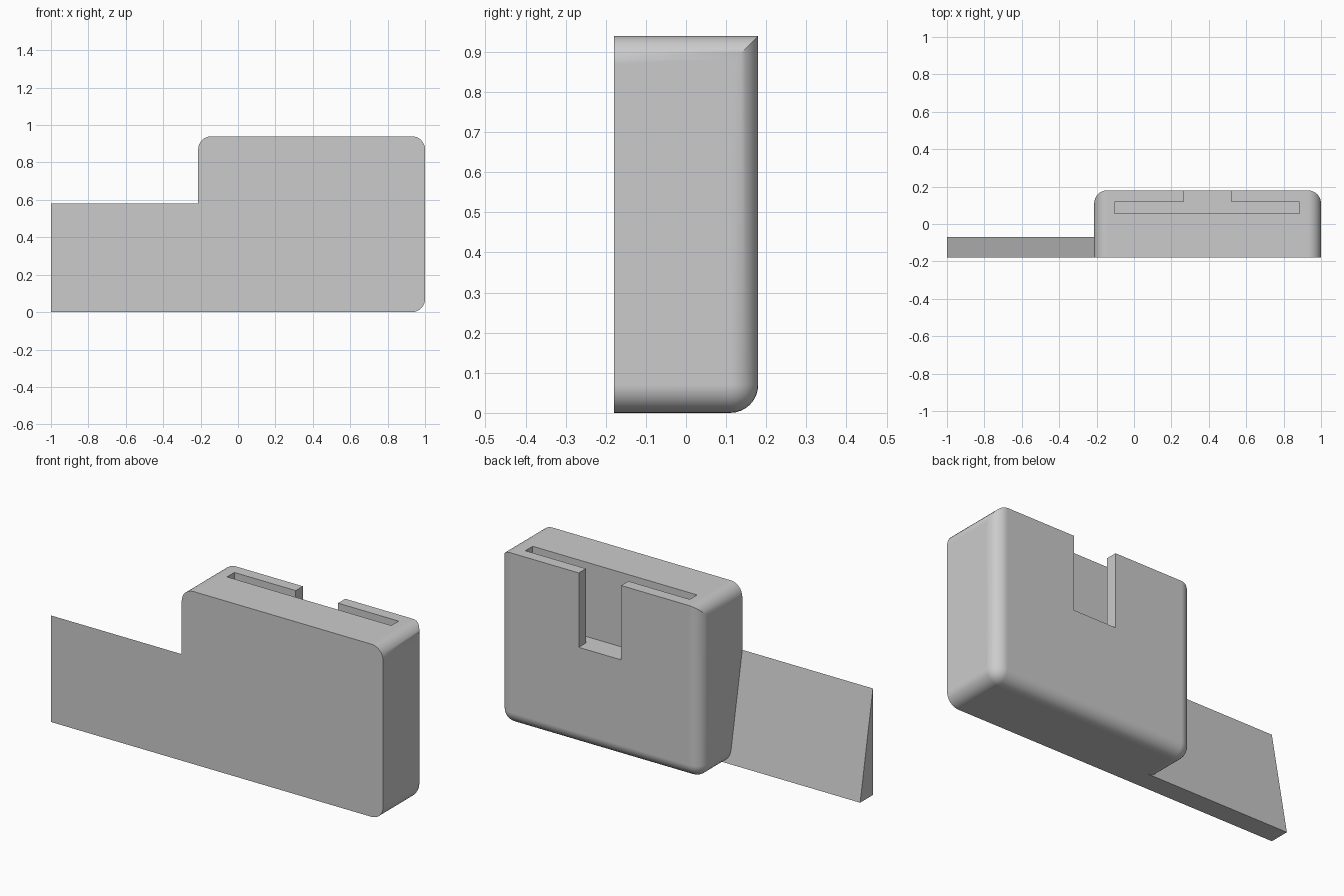
import bpy
import bmesh

cube = bpy.data.objects.get("Cube")
if cube:
    bpy.data.objects.remove(cube, do_unlink=True)

# Single grey material
GREY = (0.6, 0.6, 0.6, 1)
grey = bpy.data.materials.new("plain grey")
grey.use_nodes = True
grey.diffuse_color = GREY
grey.node_tree.nodes["Principled BSDF"].inputs["Base Color"].default_value = GREY


def prism(name, outline, direction, round_edge=None, radius=0.07):
    """Extrude a closed outline, optionally rounding the edges chosen by a test."""
    bm = bmesh.new()
    face = bm.faces.new([bm.verts.new(p) for p in outline])
    ext = bmesh.ops.extrude_face_region(bm, geom=[face])
    verts = [v for v in ext["geom"] if isinstance(v, bmesh.types.BMVert)]
    bmesh.ops.translate(bm, verts=verts, vec=direction)
    bmesh.ops.recalc_face_normals(bm, faces=bm.faces)
    if round_edge:
        edges = [e for e in bm.edges if round_edge(e)]
        bmesh.ops.bevel(bm, geom=edges, offset=radius, offset_type='OFFSET',
                        segments=8, profile=0.5, affect='EDGES')
    mesh = bpy.data.meshes.new(name)
    bm.to_mesh(mesh)
    bm.free()
    mesh.materials.append(grey)
    obj = bpy.data.objects.new(name, mesh)
    bpy.context.collection.objects.link(obj)
    return obj


def combine(target, other, operation):
    """Apply a boolean and remove the helper."""
    mod = target.modifiers.new(operation.lower(), 'BOOLEAN')
    mod.operation = operation
    mod.solver = 'EXACT'
    mod.object = other
    bpy.context.view_layer.objects.active = target
    bpy.ops.object.modifier_apply(modifier=mod.name)
    bpy.data.objects.remove(other, do_unlink=True)


LEFT, RIGHT, FRONT, BACK, TOP = -0.213, 1.0, -0.18, 0.18, 0.94


def rounded(edge):
    """All edges running front to back, plus the back ones except the top."""
    a, b = (v.co for v in edge.verts)
    mid = (a + b) / 2
    along_y = abs(a.y - b.y) > 0.1
    return along_y or (mid.y > 0.1 and mid.z < TOP - 0.1)


# Holder body: flat front, rounded sides, bottom and back
body = prism("holder_body",
             [(LEFT, FRONT, 0), (RIGHT, FRONT, 0), (RIGHT, BACK, 0), (LEFT, BACK, 0)],
             (0, 0, TOP), rounded)

# Tapered side plate: thick at the foot, sharp at the top
plate = prism("side_plate",
              [(-1, FRONT, 0), (-1, -0.07, 0), (-1, FRONT, 0.58)],
              (0.87, 0, 0))
combine(body, plate, 'UNION')

# T-shaped pocket: wide card slot opening through the back
FLOOR = 0.535
pocket = [(-0.105, 0.055), (0.885, 0.055), (0.885, 0.118), (0.52, 0.118),
          (0.52, 0.3), (0.265, 0.3), (0.265, 0.118), (-0.105, 0.118)]
cutter = prism("pocket_cutter", [(x, y, FLOOR) for x, y in pocket], (0, 0, 0.6))
cutter.hide_render = True
combine(body, cutter, 'DIFFERENCE')

# Smooth rounds with crisp flat faces
bpy.ops.object.select_all(action='DESELECT')
body.select_set(True)
bpy.context.view_layer.objects.active = body
bpy.ops.object.shade_smooth_by_angle(angle=0.5)
weighted = body.modifiers.new("even_shading", 'WEIGHTED_NORMAL')
weighted.keep_sharp = True
